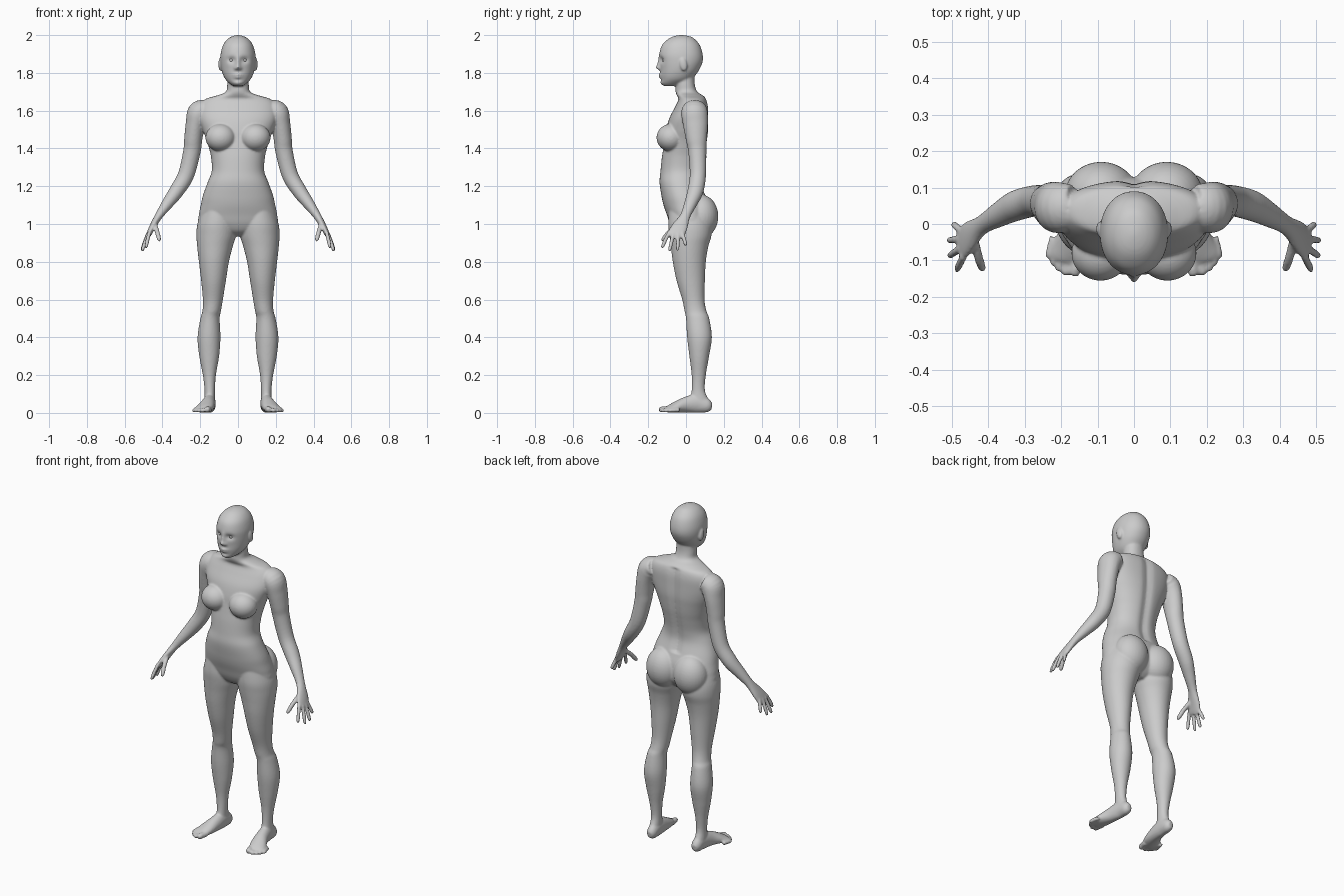
import bpy, bmesh, math
from mathutils import Vector, Matrix

bm = bmesh.new()


def smooth_rows(rows, steps):
    """Catmull-Rom interpolation of profile rows."""
    out = []
    for i in range(len(rows) - 1):
        p = [rows[max(i - 1, 0)], rows[i], rows[i + 1], rows[min(i + 2, len(rows) - 1)]]
        for s in range(steps):
            t = s / steps
            out.append([0.5 * (2 * b + (c - a) * t + (2 * a - 5 * b + 4 * c - d) * t * t
                        + (3 * b - a - 3 * c + d) * t ** 3) for a, b, c, d in zip(*p)])
    return out + [list(rows[-1])]


def loft(rows, side=(0, 1, 0), level=False, sx=1, n=32, e=2.0, steps=5):
    """Rows are (x, y, z, half across, half along side); returns the new vertices."""
    rows = smooth_rows(rows, steps)
    pts = [Vector(r[:3]) for r in rows]
    rings = []
    for i, r in enumerate(rows):
        t = pts[min(i + 1, len(pts) - 1)] - pts[max(i - 1, 0)]
        t = Vector((0, 0, -1)) if level else t.normalized()
        u = Vector(side)
        u = (u - t * u.dot(t)).normalized()
        v = t.cross(u)
        ring = []
        for k in range(n):
            c, s = math.cos(2 * math.pi * k / n), math.sin(2 * math.pi * k / n)
            c = math.copysign(abs(c) ** (2 / e), c)
            s = math.copysign(abs(s) ** (2 / e), s)
            q = pts[i] + v * (c * max(r[3], .002)) + u * (s * max(r[4], .002))
            ring.append(bm.verts.new((q.x * sx, q.y, q.z)))
        rings.append(ring)
    for a, b in zip(rings, rings[1:]):
        for k in range(n):
            bm.faces.new((a[k], a[(k + 1) % n], b[(k + 1) % n], b[k]))
    bm.faces.new(rings[0])
    bm.faces.new(rings[-1][::-1])
    return [v for ring in rings for v in ring]


def column(rows, **kw):
    """Level sections given as (z, x min, x max, y front, y back)."""
    return loft([((a + b) / 2, (f + k) / 2, z, (b - a) / 2, (k - f) / 2)
                 for z, a, b, f, k in rows], level=True, **kw)


def ball(loc, radii, rot=0):
    m = Matrix.Translation(loc) @ Matrix.Rotation(rot, 4, 'X') @ Matrix.Diagonal((*radii, 1))
    bmesh.ops.create_uvsphere(bm, u_segments=32, v_segments=20, radius=1, matrix=m)


def digit(points, r, sx):
    """Finger or toe with a rounded tip."""
    pts = [Vector(p) for p in points]
    tip, prev = pts[-1], pts[-2]
    rows = [(*p, r, r) for p in pts[:-1]]
    rows += [(*prev.lerp(tip, f), r * g, r * g) for f, g in ((.5, .97), (.88, .8), (1, .35))]
    loft(rows, side=(.3, 1, .2) if abs(tip.z - pts[0].z) > .03 else (1, 0, 0), sx=sx, n=14, steps=3)


# Torso and neck: (z, half width, y front, y back)
torso = [(1.80, .054, -.06, .045), (1.74, .057, -.055, .046), (1.70, .064, -.055, .06),
         (1.68, .112, -.048, .09), (1.66, .175, -.04, .108), (1.62, .205, -.058, .118),
         (1.56, .207, -.088, .12), (1.50, .188, -.105, .12), (1.45, .168, -.112, .115),
         (1.40, .153, -.12, .108), (1.35, .142, -.128, .098), (1.28, .139, -.135, .085),
         (1.22, .161, -.14, .083), (1.15, .186, -.13, .105), (1.10, .197, -.119, .122),
         (1.05, .207, -.102, .128), (1.00, .205, -.085, .125), (.96, .13, -.06, .10),
         (.935, .05, -.02, .07)]
for v in column([(z, -w, w, f, b) for z, w, f, b in torso], n=72, e=2.2):
    if v.co.y > .03 and 1.15 < v.co.z < 1.66:          # spine groove
        v.co.y -= .012 * math.exp(-(v.co.x / .025) ** 2)

# Head
skull = [(2.0, .008, -.035, -.015), (1.992, .035, -.07, .025), (1.975, .06, -.1, .05),
         (1.945, .08, -.128, .074), (1.90, .092, -.141, .088), (1.86, .093, -.14, .088),
         (1.82, .088, -.136, .072), (1.79, .079, -.135, .052), (1.765, .066, -.132, .03),
         (1.745, .046, -.13, 0), (1.73, .024, -.115, -.04)]
# Face relief: (x, z, x radius, z radius, y push)
relief = [(.034, 1.868, .02, .015, .014), (-.034, 1.868, .02, .015, .014),
          (0, 1.872, .01, .02, -.006), (0, 1.848, .011, .018, -.012), (0, 1.828, .014, .011, -.024),
          (.014, 1.822, .007, .007, -.007), (-.014, 1.822, .007, .007, -.007),
          (0, 1.79, .024, .006, -.012), (0, 1.776, .02, .006, -.011),
          (0, 1.763, .02, .006, .003), (0, 1.745, .02, .012, -.006)]
for v in column([(z, -w, w, f, b) for z, w, f, b in skull], n=112, e=2.1, steps=8):
    if v.co.y < -.06:
        x, z = v.co.x, v.co.z
        v.co.y += sum(d * math.exp(-((x - a) / rx) ** 2 - ((z - c) / rz) ** 2)
                      for a, c, rx, rz, d in relief)

leg = [(1.08, .02, .19, -.09, .12), (1.0, .008, .215, -.094, .135), (.94, .01, .22, -.088, .135),
       (.88, .028, .216, -.08, .118), (.8, .048, .207, -.07, .105), (.7, .064, .195, -.05, .10),
       (.6, .08, .186, -.02, .098), (.54, .09, .188, -.008, .108), (.5, .097, .199, 0, .123),
       (.4, .093, .214, .006, .137), (.3, .10, .205, .018, .122), (.2, .117, .186, .03, .105),
       (.12, .122, .177, .03, .10), (.06, .122, .178, .02, .122), (.02, .128, .172, .03, .125)]
foot = [(.148, .137, .035, .014, .018), (.148, .115, .038, .028, .036), (.15, .06, .05, .032, .05),
        (.158, 0, .043, .037, .042), (.172, -.05, .031, .045, .030),
        (.188, -.085, .021, .046, .020), (.194, -.102, .016, .040, .014)]
arm = [(.165, .05, 1.612, .048, .06), (.205, .045, 1.59, .062, .07), (.225, .05, 1.53, .052, .066),
       (.237, .055, 1.45, .048, .056), (.244, .06, 1.385, .046, .048), (.275, .063, 1.26, .043, .043),
       (.325, .05, 1.175, .039, .042), (.372, .025, 1.11, .031, .034), (.418, -.003, 1.045, .021, .027),
       (.45, -.03, .99, .017, .041), (.469, -.05, .952, .014, .046), (.477, -.057, .935, .011, .042)]
fingers = [((.468, -.088, .958), (.478, -.108, .918), (.488, -.128, .872)),
           ((.475, -.067, .95), (.492, -.077, .905), (.508, -.088, .855)),
           ((.477, -.042, .948), (.494, -.043, .905), (.51, -.045, .858)),
           ((.472, -.02, .955), (.485, -.010, .92), (.497, 0, .885)),
           ((.44, -.04, 1.0), (.427, -.092, .955), (.415, -.128, .91))]
toes = [(.165, -.143, .016), (.19, -.142, .0115), (.208, -.13, .011), (.223, -.115, .011), (.235, -.095, .011)]

for s in (1, -1):
    column(leg, sx=s, n=40)
    loft(foot, side=(0, 0, 1), sx=s)
    for x, y, r in toes:
        digit([(x - .014, y + .06, r + .004), (x - .005, y + .025, r + .003), (x, y, r)], r, s)
    loft(arm, sx=s)
    for i, f in enumerate(fingers):
        digit(f, .0125 if i == 4 else .0105, s)
    ball((s * .092, -.08, 1.457), (.08, .076, .073))                # breast
    ball((s * .09, .08, 1.04), (.1, .091, .115))                    # buttock
    ball((s * .093, -.014, 1.845), (.011, .02, .036), .2)           # ear

# Fuse all parts into one smooth skin
bmesh.ops.recalc_face_normals(bm, faces=bm.faces)
mesh = bpy.data.meshes.new("body")
bm.to_mesh(mesh)
bm.free()
body = bpy.data.objects.new("body", mesh)
bpy.context.collection.objects.link(body)
remesh = body.modifiers.new("fuse", 'REMESH')
remesh.mode = 'VOXEL'
remesh.voxel_size = .0055
remesh.use_smooth_shade = True
soft = body.modifiers.new("soften", 'SMOOTH')
soft.factor = .5
soft.iterations = 5

# Eyes
for name, s in (("eye_left", 1), ("eye_right", -1)):
    bpy.ops.mesh.primitive_uv_sphere_add(segments=24, ring_count=16, radius=.0135,
                                         location=(s * .034, -.112, 1.868))
    bpy.context.object.name = name
    bpy.ops.object.shade_smooth()
